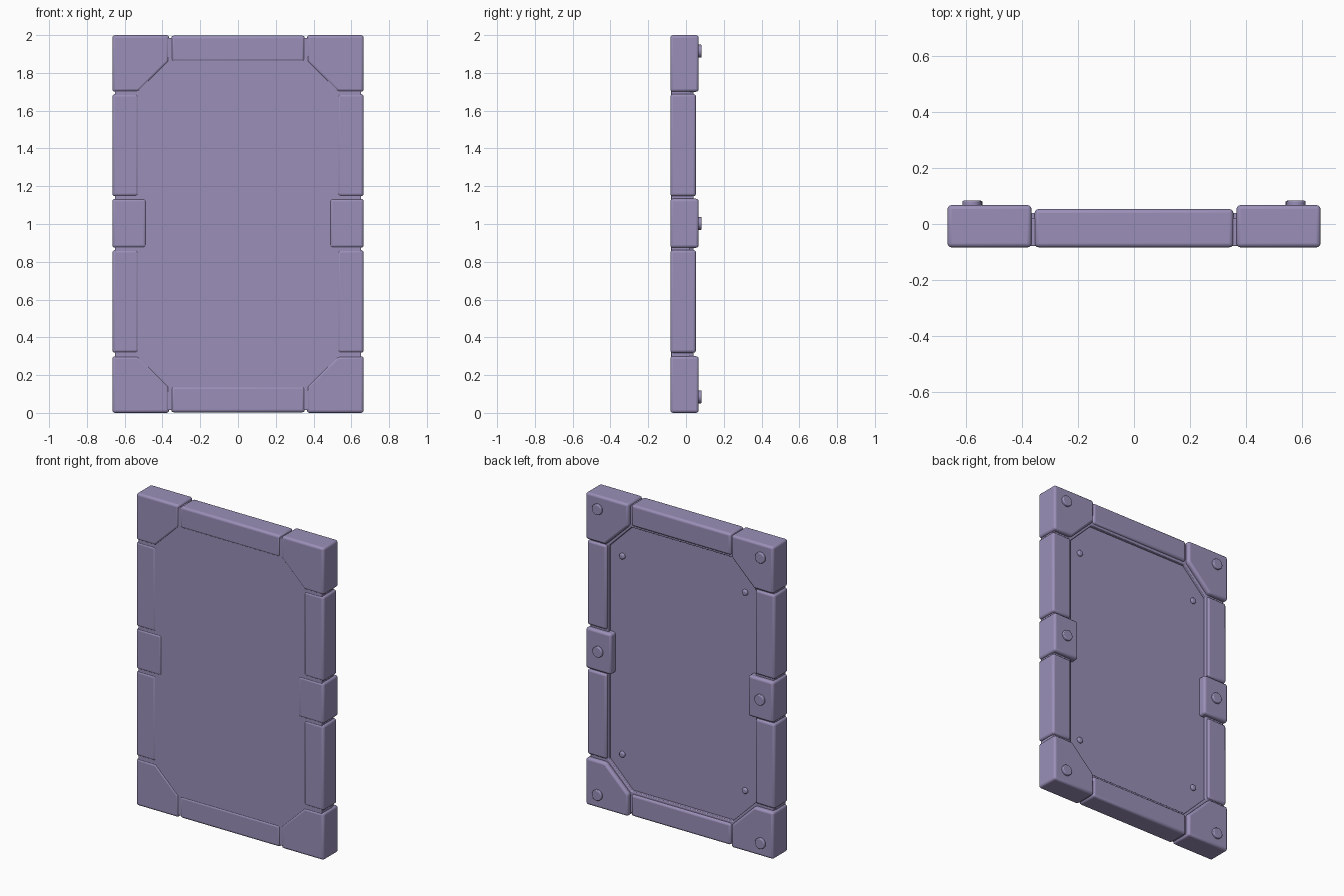
import bpy, bmesh, math
from mathutils import Matrix

if "Cube" in bpy.data.objects:
    bpy.data.objects.remove(bpy.data.objects["Cube"])

FRONT, BACK, RAIL_BACK, TOP = -0.083, 0.067, 0.053, 0.083

mat = bpy.data.materials.new("dusty purple")
mat.diffuse_color = (0.325, 0.277, 0.48, 1)
mat.use_nodes = True
mat.node_tree.nodes["Principled BSDF"].inputs["Base Color"].default_value = mat.diffuse_color


def finish(name, bm, bevel=0.0, segments=3):
    """Turn a bmesh into a smooth-shaded, softly rounded object."""
    bmesh.ops.recalc_face_normals(bm, faces=bm.faces)
    me = bpy.data.meshes.new(name)
    bm.to_mesh(me)
    bm.free()
    me.materials.append(mat)
    ob = bpy.data.objects.new(name, me)
    bpy.context.collection.objects.link(ob)
    if bevel:
        mod = ob.modifiers.new("rounded edges", 'BEVEL')
        mod.width = bevel
        mod.segments = segments
        mod.limit_method = 'ANGLE'
        mod.angle_limit = math.radians(30)
    bpy.ops.object.select_all(action='DESELECT')
    ob.select_set(True)
    bpy.context.view_layer.objects.active = ob
    bpy.ops.object.shade_smooth_by_angle(angle=math.radians(40))
    return ob


def slab(name, outline, y0, y1, bevel=0.014):
    """Extrude an (x, z) outline between two depths."""
    bm = bmesh.new()
    face = bm.faces.new([bm.verts.new((x, y0, z)) for x, z in outline])
    new = bmesh.ops.extrude_face_region(bm, geom=[face])["geom"]
    bmesh.ops.translate(bm, vec=(0, y1 - y0, 0),
                        verts=[v for v in new if isinstance(v, bmesh.types.BMVert)])
    return finish(name, bm, bevel)


def rect(x0, x1, z0, z1):
    return [(x0, z0), (x1, z0), (x1, z1), (x0, z1)]


def octagon(hx, hz, cut):
    """Chamfered rectangle centred on the door."""
    q = [(hx, hz - cut), (hx - cut, hz)]
    pts = q + [(-x, z) for x, z in reversed(q)]
    return [(x, 1 + z) for x, z in pts + [(-x, -z) for x, z in pts]]


def rivet(name, x, z, r, y0, y1, bevel):
    """Round stud facing the back."""
    bm = bmesh.new()
    bmesh.ops.create_cone(bm, cap_ends=True, segments=24, radius1=r, radius2=r, depth=y1 - y0,
                          matrix=Matrix.Translation((x, (y0 + y1) / 2, z))
                          @ Matrix.Rotation(math.radians(-90), 4, 'X'))
    finish(name, bm, bevel, 3)


# Core panel, nearly flush with the front of the frame
slab("core_panel", rect(-0.652, 0.652, 0.014, 1.986), -0.079, 0.02, 0.004)

# Raised octagonal lip around the recessed back face
bm = bmesh.new()
outer, inner = octagon(0.65, 0.984, 0.2), octagon(0.521, 0.845, 0.163)
rings = [[bm.verts.new((x, y, z)) for x, z in pts]
         for pts, y in ((outer, 0.015), (outer, 0.04), (inner, 0.04), (inner, 0.015))]
for a, b in zip(rings, rings[1:] + rings[:1]):
    for i in range(8):
        j = (i + 1) % 8
        bm.faces.new((a[i], a[j], b[j], b[i]))
finish("inner_lip", bm, 0.005, 2)

# Top and bottom rails
slab("top_rail", rect(-0.354, 0.354, 1.86, 1.997), FRONT, RAIL_BACK)
slab("bottom_rail", rect(-0.354, 0.354, 0.003, 0.14), FRONT, RAIL_BACK)

corner = [(0.365, 1.0), (0.665, 1.0), (0.665, 0.7), (0.527, 0.7), (0.365, 0.859)]
for sx, side in ((-1, "left"), (1, "right")):
    # Block and stud halfway up each side
    slab(side + "_middle_block", rect(sx * 0.486, sx * 0.665, 0.874, 1.134), FRONT, BACK)
    rivet(side + "_middle_stud", sx * 0.574, 1.003, 0.034, BACK - 0.01, TOP, 0.005)
    for sz, end in ((-1, "lower"), (1, "upper")):
        tag = end + "_" + side
        # Chamfered corner blocks with studs
        slab(tag + "_corner", [(sx * x, 1 + sz * z) for x, z in corner], FRONT, BACK)
        rivet(tag + "_stud", sx * 0.578, 1 + sz * 0.915, 0.034, BACK - 0.01, TOP, 0.005)
        # Side rails
        z0, z1 = (1.147, 1.688) if sz > 0 else (0.318, 0.862)
        slab(tag + "_side_rail", rect(sx * 0.527, sx * 0.665, z0, z1), FRONT, RAIL_BACK)
        # Small panel bolts
        rivet(tag + "_panel_bolt", sx * 0.435, 1 + sz * 0.635, 0.019, 0.01, 0.034, 0.009)
